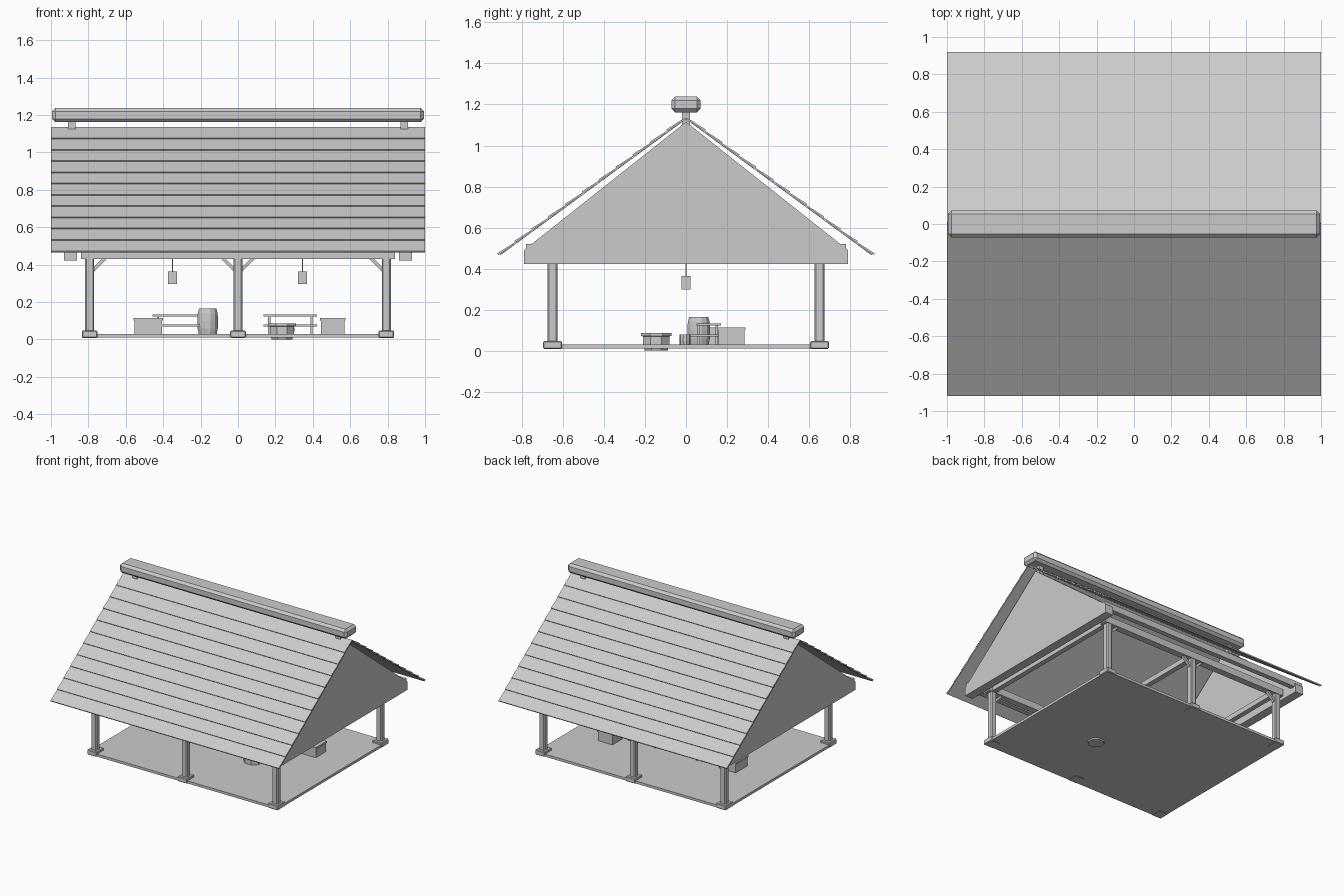
import bpy, bmesh, math
from mathutils import Vector

if "Cube" in bpy.data.objects:
    bpy.data.objects.remove(bpy.data.objects["Cube"])


def mesh_obj(name, bm):
    bmesh.ops.recalc_face_normals(bm, faces=bm.faces)
    me = bpy.data.meshes.new(name)
    bm.to_mesh(me)
    bm.free()
    ob = bpy.data.objects.new(name, me)
    bpy.context.collection.objects.link(ob)
    return ob


def prism(name, profile, x0, x1):
    """Extrude a (y, z) profile along x."""
    bm = bmesh.new()
    a = [bm.verts.new((x0, y, z)) for y, z in profile]
    b = [bm.verts.new((x1, y, z)) for y, z in profile]
    bm.faces.new(a)
    bm.faces.new(b)
    n = len(a)
    for i in range(n):
        bm.faces.new((a[i], a[(i + 1) % n], b[(i + 1) % n], b[i]))
    return mesh_obj(name, bm)


def box(name, x0, x1, y0, y1, z0, z1, bevel=0.0):
    ob = prism(name, [(y0, z0), (y1, z0), (y1, z1), (y0, z1)], x0, x1)
    if bevel:
        m = ob.modifiers.new("bevel", 'BEVEL')
        m.width = bevel
        m.segments = 1
    return ob


def lathe(name, x, y, profile, sides):
    """Stack of n-sided rings from (radius, z) pairs, closed at both ends."""
    bm = bmesh.new()
    rings = []
    for r, z in profile:
        rings.append([bm.verts.new((x + r * math.cos(t), y + r * math.sin(t), z))
                      for t in ((i + 0.5) * 2 * math.pi / sides for i in range(sides))])
    bm.faces.new(rings[0])
    bm.faces.new(rings[-1])
    for a, b in zip(rings, rings[1:]):
        for i in range(sides):
            j = (i + 1) % sides
            bm.faces.new((a[i], a[j], b[j], b[i]))
    return mesh_obj(name, bm)


# Floor slab
box("floor", -0.83, 0.83, -0.69, 0.69, 0.01, 0.03)

# Posts with base blocks, braces and eave beams
for s in (-1, 1):
    y = 0.65 * s
    for px in (-0.793, 0, 0.793):
        box("post_base", px - 0.042, px + 0.042, y - 0.046, y + 0.046, 0.008, 0.047, 0.005)
        box("post", px - 0.024, px + 0.024, y - 0.024, y + 0.024, 0.04, 0.45, 0.007)
        for d in (-1, 1):
            if abs(px + d * 0.1) > 0.793:
                continue
            bm = bmesh.new()
            pts = [(0.015, 0.355), (0.015, 0.38), (0.075, 0.44), (0.10, 0.44)]
            f = bm.faces.new([bm.verts.new((px + d * u, y - 0.012, z)) for u, z in pts])
            g = bmesh.ops.extrude_face_region(bm, geom=[f])
            bmesh.ops.translate(bm, vec=(0, 0.024, 0),
                                verts=[v for v in g['geom'] if isinstance(v, bmesh.types.BMVert)])
            mesh_obj("brace", bm)
    box("eave_beam", -0.84, 0.84, y - 0.027, y + 0.027, 0.43, 0.485)
    box("eave_purlin", -0.93, 0.93, 0.76 * s - 0.02, 0.76 * s + 0.02, 0.47, 0.52)

# Tie beams across the depth
for px in (-0.793, 0, 0.793):
    box("tie_beam", px - 0.02, px + 0.02, -0.65, 0.65, 0.435, 0.475)

# Gable ends
gable = [(-0.79, 0.423), (0.79, 0.423), (0.79, 0.49), (0, 1.115), (-0.79, 0.49)]
prism("gable_left", gable, -0.93, -0.86)
prism("gable_right", gable, 0.86, 0.93)

# Roof: thin deck and lapped planks on both slopes
apex, eave = Vector((0, 1.128)), Vector((0.905, 0.465))
normal = Vector((apex.y - eave.y, eave.x)).normalized()
rows = 11
for s in (-1, 1):
    def side(pts):
        return [(s * p.x, p.y) for p in pts]
    prism("roof_deck", side([apex, eave, eave + normal * 0.004, apex + normal * 0.004]), -1, 1)
    for i in range(rows):
        top = apex.lerp(eave, i / rows)
        low = apex.lerp(eave, (i + 1) / rows)
        low = low + (low - top) * 0.06
        prism("roof_plank", side([top + normal * 0.004, low + normal * 0.006,
                                  low + normal * 0.016, top + normal * 0.009]), -1, 1)

# Ridge cap on short supports
box("ridge_cap", -0.995, 0.995, -0.071, 0.071, 1.162, 1.238, 0.018)
for s in (-1, 1):
    box("ridge_support", 0.89 * s - 0.02, 0.89 * s + 0.02, -0.02, 0.02, 1.08, 1.165)

# Hanging lanterns
for px in (-0.35, 0.345):
    box("lantern", px - 0.024, px + 0.024, -0.022, 0.022, 0.298, 0.364)
    box("lantern_wire", px - 0.003, px + 0.003, -0.003, 0.003, 0.36, 0.47)

# Low tables with a shelf
for px in (-0.315, 0.28):
    box("table_top", px - 0.143, px + 0.143, 0.05, 0.17, 0.123, 0.133)
    box("table_shelf", px - 0.143, px + 0.143, 0.02, 0.16, 0.07, 0.08)
    for d in (-1, 1):
        for y in (0.06, 0.15):
            box("table_leg", px + d * 0.113 - 0.006, px + d * 0.113 + 0.006,
                y - 0.006, y + 0.006, 0.03, 0.125)

# Crates with lids
for x, y, w in ((-0.48, 0.095, 0.145), (0.507, 0.222, 0.125)):
    h = w / 2
    box("crate", x - h, x + h, y - h, y + h, 0.02, 0.103)
    box("crate_lid", x - h - 0.006, x + h + 0.006, y - h - 0.006, y + h + 0.006, 0.101, 0.114)

# Barrel, low tub and small pot
lathe("barrel", -0.162, 0.062, [(0.048, 0.02), (0.056, 0.06), (0.057, 0.10),
                                (0.055, 0.14), (0.048, 0.165)], 12)
lathe("tub", 0.235, -0.145, [(0.06, 0.0), (0.07, 0.03), (0.07, 0.07), (0.08, 0.072), (0.08, 0.086)], 8)
lathe("small_pot", 0.275, -0.005, [(0.024, 0.02), (0.028, 0.05), (0.026, 0.08)], 10)
